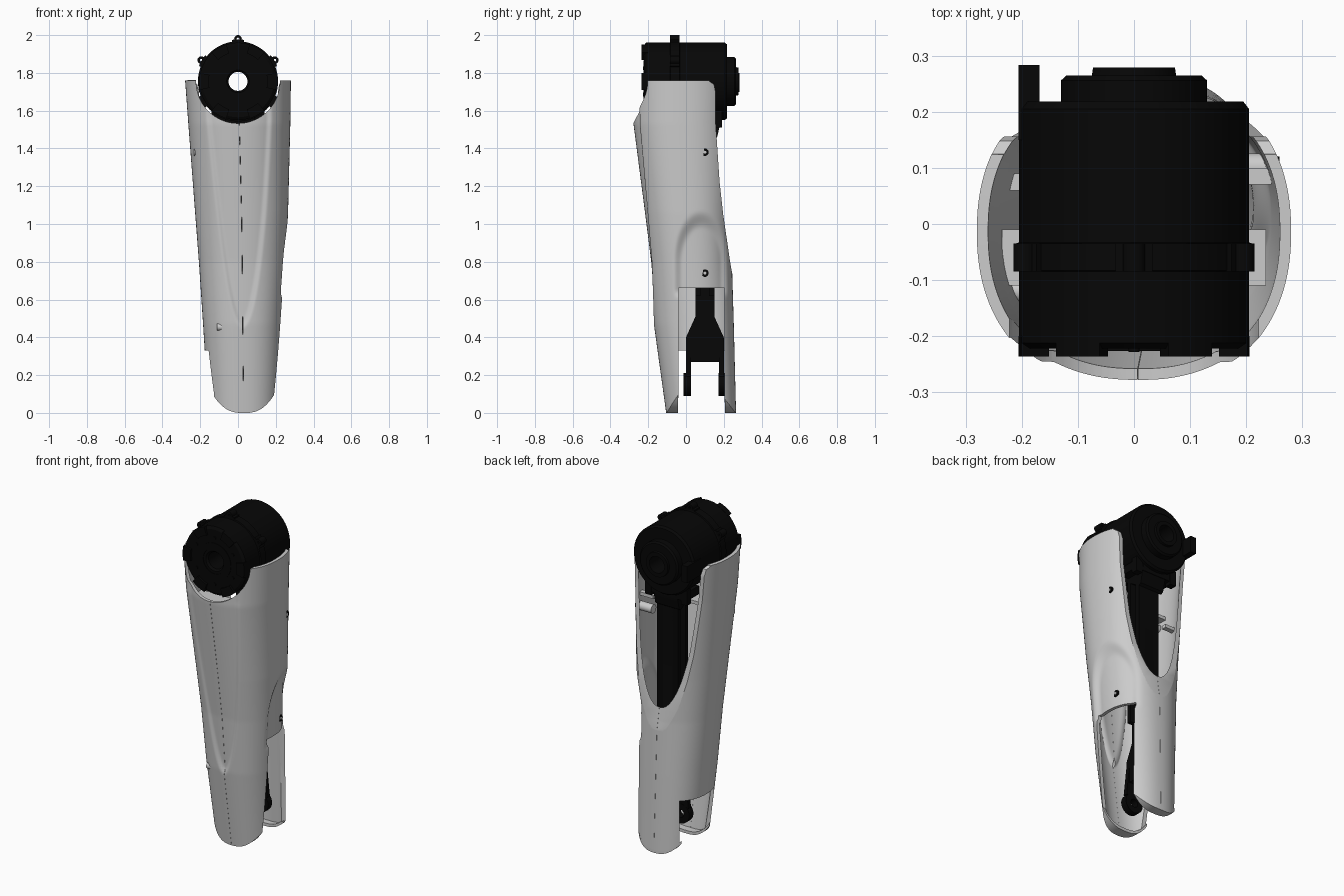
import bpy, bmesh, math

if "Cube" in bpy.data.objects:
    bpy.data.objects.remove(bpy.data.objects["Cube"])

black = bpy.data.materials.new("black")
black.diffuse_color = (0.002, 0.002, 0.002, 1)
black.use_nodes = True
black.node_tree.nodes["Principled BSDF"].inputs["Base Color"].default_value = black.diffuse_color


def make(name, verts, faces, mat=None, smooth=True, recalc=True):
    me = bpy.data.meshes.new(name)
    me.from_pydata(verts, [], faces)
    if recalc:
        bm = bmesh.new()
        bm.from_mesh(me)
        bmesh.ops.recalc_face_normals(bm, faces=bm.faces)
        bm.to_mesh(me)
        bm.free()
    ob = bpy.data.objects.new(name, me)
    bpy.context.collection.objects.link(ob)
    if mat:
        me.materials.append(mat)
    if smooth:
        finish(ob)
    return ob


def select(ob):
    bpy.ops.object.select_all(action='DESELECT')
    ob.select_set(True)
    bpy.context.view_layer.objects.active = ob


def finish(ob):
    select(ob)
    bpy.ops.object.shade_smooth_by_angle(angle=math.radians(32))


def prism(name, pts, axis, lo, hi, mat=None):
    """Extrude a (y,z) outline along x, or an (x,z) outline along y."""
    n = len(pts)
    put = (lambda p, t: (t, p[0], p[1])) if axis == 'x' else (lambda p, t: (p[0], t, p[1]))
    verts = [put(p, t) for t in (lo, hi) for p in pts]
    faces = [(i, (i + 1) % n, n + (i + 1) % n, n + i) for i in range(n)]
    faces += [tuple(range(n)), tuple(range(n, 2 * n))]
    return make(name, verts, faces, mat)


def box(name, x0, x1, y0, y1, z0, z1, mat=None):
    return prism(name, [(y0, z0), (y1, z0), (y1, z1), (y0, z1)], 'x', x0, x1, mat)


def rod(name, axis, u, z, r, lo, hi, mat=None, n=20):
    return prism(name, [(u + r * math.cos(k * math.tau / n), z + r * math.sin(k * math.tau / n))
                        for k in range(n)], axis, lo, hi, mat)


def lathe(name, prof, cx, cz, mat, n=64):
    """Spin a closed (radius, y) profile around a y axis."""
    m = len(prof)
    verts = [(cx + r * math.cos(k * math.tau / n), y, cz + r * math.sin(k * math.tau / n))
             for k in range(n) for r, y in prof]
    faces = [(k * m + j, k * m + (j + 1) % m, (k + 1) % n * m + (j + 1) % m, (k + 1) % n * m + j)
             for k in range(n) for j in range(m)]
    return make(name, verts, faces, mat)


# Shell cross-sections: z, left, right, front, back
SECT = [(0, -.155, .215, -.105, .265), (.47, -.185, .235, -.17, .253),
        (.8, -.207, .252, -.197, .243), (1.06, -.227, .265, -.23, .246),
        (1.53, -.263, .277, -.291, .26), (1.76, -.28, .28, -.297, .27)]
POW = 2.25


def section(z):
    for a, b in zip(SECT, SECT[1:]):
        if z <= b[0] + 1e-6:
            t = (z - a[0]) / (b[0] - a[0])
            l, r, f, k = [p + (q - p) * t for p, q in zip(a[1:], b[1:])]
            break
    return (l + r) / 2, (r - l) / 2, (f + k) / 2, (k - f) / 2


def step(t):
    t = max(0, min(1, t))
    return t * t * (3 - 2 * t)


def side_x(side, y, z):
    cx, a, cy, b = section(z)
    return cx + side * a * (1 - abs((y - cy) / b) ** POW) ** (1 / POW)


def shell_point(th, t):
    c, s = math.cos(th), math.sin(th)
    zb = .15 * abs(c) ** 2.5                      # rounded tongue tips
    z = zb + (1.76 - zb) * t
    cx, a, cy, b = section(z)
    x = cx + a * math.copysign(abs(c) ** (2 / POW), c)
    y = cy + b * math.copysign(abs(s) ** (2 / POW), s)
    # recessed U-shaped panel on the front
    if s < 0 and z > .46:
        w = .175 * min(1, (z - .46) / 1.1) ** .45
        y += .013 * step((w - abs(x - cx)) / .03)
    # recessed arch on the right side
    if c > 0:
        e = 1 - math.hypot((y - .08) / .15, max(0, z - .8) / .27)
        x -= .027 * step(e / .35) * step((z - .61) / .04)
    return x, y, z


def subtract(ob, cut):
    """Boolean difference; falls to the next solver if one gives nothing."""
    for solver in ('MANIFOLD', 'EXACT', 'FLOAT'):
        m = ob.modifiers.new("cut", 'BOOLEAN')
        m.operation, m.solver, m.object = 'DIFFERENCE', solver, cut
        dg = bpy.context.evaluated_depsgraph_get()
        me = bpy.data.meshes.new_from_object(ob.evaluated_get(dg))
        ob.modifiers.remove(m)
        if 2000 < len(me.vertices) != len(ob.data.vertices):
            ob.data = me
            return


def shell_half(name, th0, cutters, nt=90, nz=120):
    gap = .001
    verts = [shell_point(th0 + gap + (math.pi - 2 * gap) * j / nt, i / nz)
             for i in range(nz + 1) for j in range(nt + 1)]
    w = nt + 1
    faces = [(i * w + j, i * w + j + 1, (i + 1) * w + j + 1, (i + 1) * w + j)
             for i in range(nz) for j in range(nt)]
    ob = make(name, verts, faces, smooth=False, recalc=False)
    select(ob)
    m = ob.modifiers.new("wall", 'SOLIDIFY')
    m.thickness, m.offset = .02, -1
    bpy.ops.object.modifier_apply(modifier=m.name)
    for cut in cutters:
        subtract(ob, cut)
    finish(ob)


# Cutters: motor seat, back opening, side windows
MZ = 1.755
seat = rod("cut_seat", 'y', 0, MZ, .222, -.5, .1, n=96)
back = prism("cut_back", [(.115, 1.80), (.125, 1.755), (.148, 1.74), (.156, 1.70), (.156, 1.55),
                          (.166, 1.4), (.178, 1.22), (.197, 1.05), (.219, .9), (.235, .79), (.247, .725),
                          (.5, .72), (.5, 1.8)], 'x', -.5, .5)
right_win = box("cut_right", -.5, .5, -.04, .205, -.1, .66)
left_win = box("cut_left", -.5, .5, -.05, .215, -.1, .33)
for c in (seat, back, right_win, left_win):
    c.hide_render = True
shell_half("right_shell", -math.pi / 2, [seat, back, right_win])
shell_half("left_shell", math.pi / 2, [seat, back, left_win])
for c in (seat, back, right_win, left_win):
    bpy.data.objects.remove(c)

# Lips that close the rounded tongue tips
for name, mid, lim in (("front_tip_lip", -math.pi / 2, -.042), ("back_tip_lip", math.pi / 2, .206)):
    ring = [shell_point(mid + math.radians(k * 2), 0) for k in range(-40, 41)]
    ring = [p for p in ring if (p[1] < lim if lim < 0 else p[1] > lim)]
    verts = [v for x, y, z in ring for v in ((x, y, z), (x, lim, z), (x, lim, z + .018), (x, y, z + .018))]
    n = len(ring)
    faces = [(4 * i + j, 4 * i + (j + 1) % 4, 4 * i + 4 + (j + 1) % 4, 4 * i + 4 + j)
             for i in range(n - 1) for j in range(4)] + [(0, 1, 2, 3), tuple(range(4 * n - 4, 4 * n))]
    make(name, verts, faces)

# Screws and inner posts
for z, inset in ((1.38, 0), (.74, .026)):
    x = side_x(1, .1, z) - inset
    rod("right_screw", 'x', .1, z, .02, x - .02, x + .002, black)
    rod("right_screw_core", 'x', .1, z, .008, x - .01, x + .004)
    rod("right_post", 'x', .1, z, .026, x - .11, x - .012)
for y, z in ((-.12, 1.38), (-.125, .455)):
    x = side_x(-1, y, z)
    rod("left_screw", 'x', y, z, .02, x + .002, x + .03)
    rod("left_post", 'x', y + .06, z, .024, x + .01, x + .09)

# Inner stiffening shelves
box("upper_shelf", -.235, .235, -.11, -.01, 1.42, 1.44)
box("right_rib", .15, .245, .07, .1, 1.44, 1.46)
box("left_rib", -.235, -.15, .06, .09, 1.3, 1.32)

# Motor body with a through hole
lathe("motor_body", [(.05, -.21), (.06, -.222), (.19, -.222), (.205, -.212), (.205, -.085), (.212, -.083),
                     (.212, -.035), (.205, -.033), (.205, .205), (.195, .218), (.13, .218), (.13, .256),
                     (.12, .265), (.075, .265), (.073, .279), (.05, .279)], 0, MZ, black, 96)
lathe("motor_front_ring", [(.075, -.226), (.11, -.226), (.11, -.215), (.075, -.215)], 0, MZ, black)


def sector(name, r0, r1, a, half, y0, y1):
    arc = [a - half + 2 * half * k / 8 for k in range(9)]
    pts = [(r1 * math.cos(t), MZ + r1 * math.sin(t)) for t in arc]
    pts += [(r0 * math.cos(t), MZ + r0 * math.sin(t)) for t in reversed(arc)]
    return prism(name, pts, 'y', y0, y1, black)


# Motor lugs, mounting ears and bolts
for k in range(6):
    a = math.radians(30 + 60 * k)
    sector("motor_front_lug", .155, .206, a + math.pi / 6, .22, -.236, -.2)
    rod("motor_bolt", 'y', .14 * math.cos(a), MZ + .14 * math.sin(a), .01, -.228, -.21, black, 12)
    if k != 4:
        sector("motor_ear_base", .2, .222, a, .15, -.085, -.035)
        lathe("motor_ear", [(.007, -.085), (.02, -.085), (.02, -.035), (.007, -.035)],
              .225 * math.cos(a), MZ + .225 * math.sin(a), black, 20)
box("motor_connector", -.206, -.168, .15, .283, 1.70, 1.80, black)

# Bracket under the motor
prism("motor_bracket", [(.03, 1.62), (.03, 1.52), (.15, 1.45), (.165, 1.46), (.188, 1.56), (.188, 1.62)],
      'x', -.07, .09, black)
box("bracket_flange", -.13, .14, .06, .185, 1.53, 1.58, black)
for x in (-.12, .12):
    box("bracket_foot", x - .02, x + .02, .15, .19, 1.51, 1.6, black)

# Link bar with side rails
LX = .02
prism("link_bar", [(.05, 1.56), (.05, .51), (0, .40), (0, .27), (.2, .27), (.2, .40), (.15, .51), (.15, 1.56)],
      'x', LX - .035, LX + .035, black)
for s in (-1, 1):
    a, b = sorted((LX + s * .03, LX + s * .07))
    box("link_rail", a, b, .05, .078, .62, 1.56, black)
    box("link_rail", a, b, .122, .15, .62, 1.56, black)

# Fork prongs with eyelets
EZ = .15
for y0, y1, c0, c1 in ((0, .026, -.014, .027), (.174, .2, .173, .212)):
    prism("fork_prong", [(LX - .036, .36), (LX + .036, .36), (LX + .054, .19), (LX - .054, .19)],
          'y', y0, y1, black)
    lathe("fork_eyelet", [(.024, c0), (.06, c0), (.06, c1), (.024, c1)], LX, EZ, black, 40)
